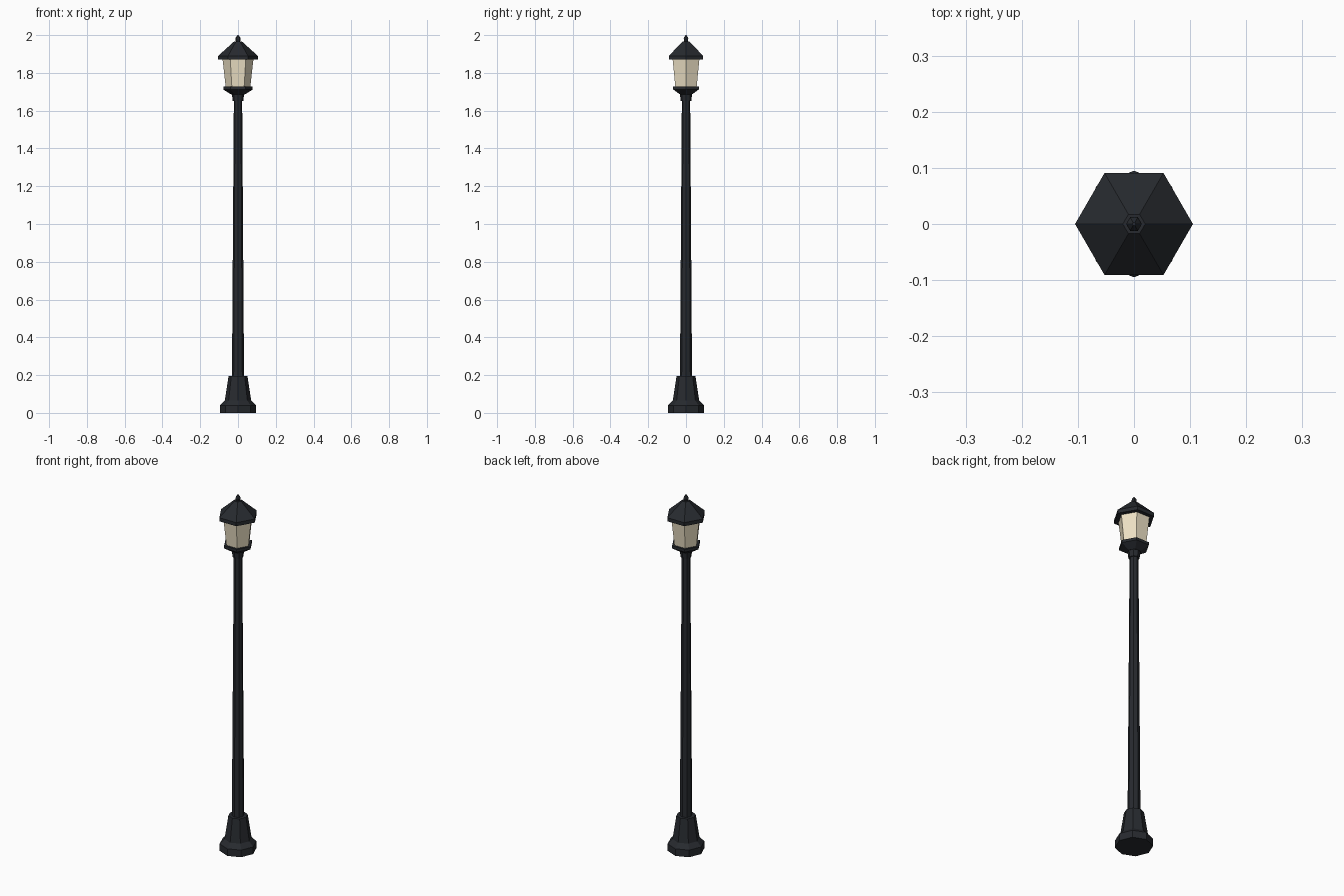
import bpy, bmesh
from math import cos, sin, pi

if "Cube" in bpy.data.objects:
    bpy.data.objects.remove(bpy.data.objects["Cube"])


def material(name, color):
    m = bpy.data.materials.new(name)
    m.diffuse_color = color
    m.use_nodes = True
    m.node_tree.nodes["Principled BSDF"].inputs["Base Color"].default_value = m.diffuse_color
    return m


iron = material("dark_iron", (0.02, 0.023, 0.028, 1))
glass = material("warm_glass", (0.85, 0.76, 0.56, 1))


def turned(name, sides, profile, mat):
    """Faceted solid from (radius, height) pairs, first corner on +x."""
    bm = bmesh.new()
    rings = []
    for r, z in profile:
        rings.append([bm.verts.new((r * cos(2 * pi * i / sides),
                                    r * sin(2 * pi * i / sides), z))
                      for i in range(sides)])
    for a, b in zip(rings, rings[1:]):
        for i in range(sides):
            j = (i + 1) % sides
            bm.faces.new((a[i], a[j], b[j], b[i]))
    bm.faces.new(rings[0][::-1])
    bm.faces.new(rings[-1])
    mesh = bpy.data.meshes.new(name)
    bm.to_mesh(mesh)
    bm.free()
    mesh.materials.append(mat)
    ob = bpy.data.objects.new(name, mesh)
    bpy.context.collection.objects.link(ob)
    return ob


# Octagonal foot and tapered post
turned("base", 8, [(0.095, 0), (0.095, 0.04), (0.07, 0.065), (0.05, 0.195)], iron)
turned("post", 8, [(0.032, 0.19), (0.022, 1.66)], iron)

# Collar and hexagonal lantern cup
turned("collar", 8, [(0.028, 1.65), (0.033, 1.695)], iron)
turned("lantern_cup", 6, [(0.035, 1.685), (0.078, 1.712), (0.078, 1.727)], iron)

# Flared glass panes
turned("lantern_glass", 6, [(0.065, 1.725), (0.082, 1.875)], glass)

# Roof with brim, and finial
turned("roof", 6, [(0.105, 1.87), (0.105, 1.89), (0.02, 1.967)], iron)
turned("finial", 6, [(0.011, 1.965), (0.014, 1.98), (0.012, 1.987), (0.003, 2.0)], iron)
